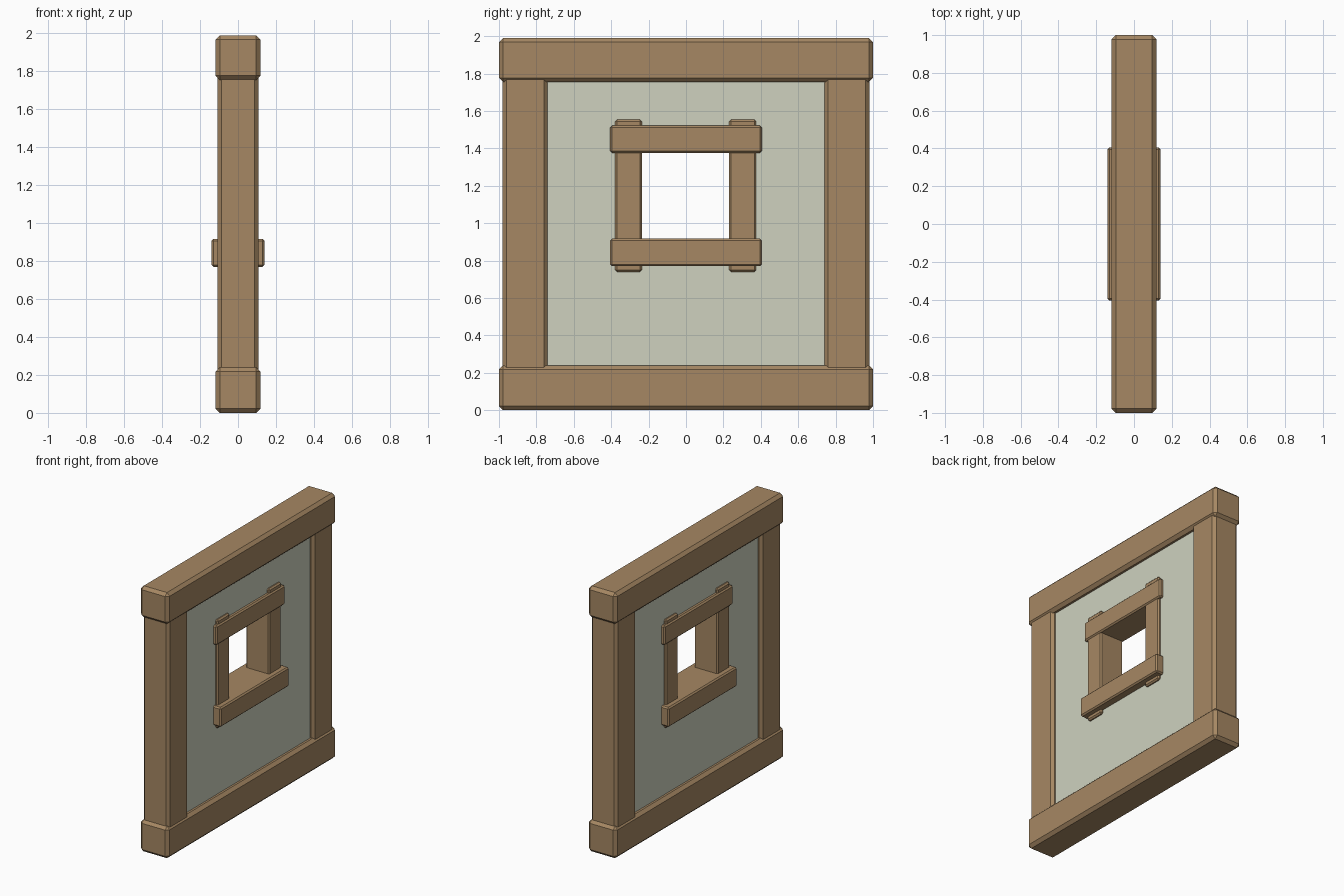
import bpy
import bmesh

old = bpy.data.objects.get("Cube")
if old:
    bpy.data.objects.remove(old, do_unlink=True)


def make_material(name, rgb):
    mat = bpy.data.materials.new(name)
    mat.use_nodes = True
    mat.diffuse_color = (*rgb, 1)
    mat.node_tree.nodes["Principled BSDF"].inputs["Base Color"].default_value = (*rgb, 1)
    return mat


WOOD = make_material("brown wood", (0.38, 0.245, 0.125))
PLASTER = make_material("pale plaster", (0.62, 0.64, 0.52))


def finish(bm, name, mat):
    mesh = bpy.data.meshes.new(name)
    bm.to_mesh(mesh)
    bm.free()
    mesh.materials.append(mat)
    obj = bpy.data.objects.new(name, mesh)
    bpy.context.collection.objects.link(obj)
    return obj


def timber(name, half_depth, y_range, z_range, chamfer):
    """Chamfered beam, centred in depth on x = 0."""
    (y0, y1), (z0, z1) = y_range, z_range
    bm = bmesh.new()
    bmesh.ops.create_cube(bm, size=1)
    bmesh.ops.scale(bm, vec=(2 * half_depth, y1 - y0, z1 - z0), verts=bm.verts)
    bmesh.ops.translate(bm, vec=(0, (y0 + y1) / 2, (z0 + z1) / 2), verts=bm.verts)
    bmesh.ops.bevel(bm, geom=bm.edges[:], offset=chamfer, segments=1,
                    profile=0.5, affect='EDGES')
    return finish(bm, name, WOOD)


# Outer frame
timber("bottom_beam", 0.118, (-1, 1), (0, 0.24), 0.022)
timber("top_beam", 0.118, (-1, 1), (1.755, 1.99), 0.022)
for side, y_range in (("front", (-0.98, -0.74)), ("back", (0.74, 0.98))):
    timber(side + "_post", 0.108, y_range, (0.15, 1.85), 0.02)

# Window frame
timber("window_sill", 0.14, (-0.405, 0.405), (0.77, 0.917), 0.01)
timber("window_lintel", 0.107, (-0.405, 0.405), (1.375, 1.522), 0.01)
for side, y_range in (("front", (-0.38, -0.235)), ("back", (0.23, 0.375))):
    timber("window_" + side + "_jamb", 0.098, y_range, (0.74, 1.553), 0.01)

# Wall panel: a rectangular ring around the window, given thickness
HALF = 0.08
bm = bmesh.new()


def rectangle(y0, y1, z0, z1):
    return [bm.verts.new((-HALF, y, z))
            for y, z in ((y0, z0), (y1, z0), (y1, z1), (y0, z1))]


outer = rectangle(-0.85, 0.85, 0.12, 1.87)
inner = rectangle(-0.3, 0.3, 0.84, 1.45)
for i in range(4):
    j = (i + 1) % 4
    bm.faces.new((outer[i], outer[j], inner[j], inner[i]))
ring = bmesh.ops.extrude_face_region(bm, geom=bm.faces[:], use_keep_orig=True)
moved = [v for v in ring["geom"] if isinstance(v, bmesh.types.BMVert)]
bmesh.ops.translate(bm, vec=(2 * HALF, 0, 0), verts=moved)
bmesh.ops.recalc_face_normals(bm, faces=bm.faces[:])
finish(bm, "wall_panel", PLASTER)
